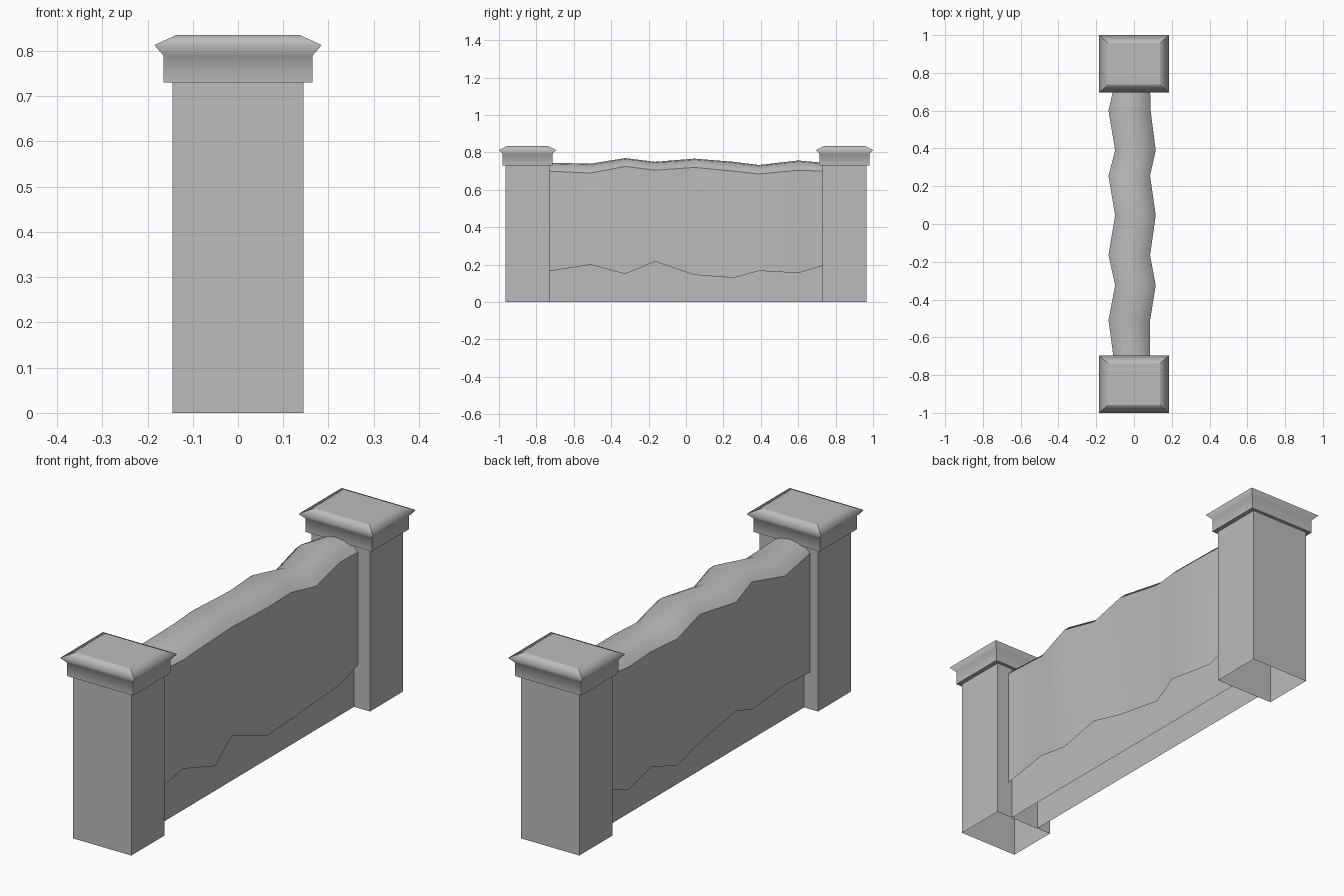
import bpy, bmesh

if "Cube" in bpy.data.objects:
    bpy.data.objects.remove(bpy.data.objects["Cube"], do_unlink=True)

stone = bpy.data.materials.new("stone_grey")
stone.use_nodes = True
GREY = (0.5, 0.5, 0.5, 1)
stone.diffuse_color = GREY
stone.node_tree.nodes["Principled BSDF"].inputs["Base Color"].default_value = GREY


def loft(name, rings, closed=True, cap_ends=(False, False), smooth=False, sharp_columns=(), sharp_rows=()):
    """Skin a list of equal-length point rings, with chosen edges kept sharp."""
    bm = bmesh.new()
    grid = [[bm.verts.new(p) for p in ring] for ring in rings]
    n = len(grid[0])
    for a, b in zip(grid, grid[1:]):
        for i in range(n if closed else n - 1):
            j = (i + 1) % n
            bm.faces.new((a[i], a[j], b[j], b[i]))
    if cap_ends[0]:
        bm.faces.new(grid[0][::-1])
    if cap_ends[1]:
        bm.faces.new(grid[-1])
    for f in bm.faces:
        f.smooth = smooth
    for a, b in zip(grid, grid[1:]):
        for i in sharp_columns:
            bm.edges.get((a[i], b[i])).smooth = False
    for r in sharp_rows:
        ring = grid[r]
        for i in range(n):
            bm.edges.get((ring[i], ring[(i + 1) % n])).smooth = False
    mesh = bpy.data.meshes.new(name)
    bm.to_mesh(mesh)
    bm.free()
    mesh.materials.append(stone)
    obj = bpy.data.objects.new(name, mesh)
    bpy.context.collection.objects.link(obj)
    return obj


def rect(hx, hy, z, cx=0, cy=0):
    return [(cx + sx * hx, cy + sy * hy, z) for sx, sy in ((-1, -1), (1, -1), (1, 1), (-1, 1))]


# Pillars, open underneath, with moulded caps: (half x, half y, height)
cap_profile = [(0.165, 0.1325, 0.73), (0.165, 0.1325, 0.79),
               (0.185, 0.1525, 0.813), (0.137, 0.11, 0.835)]
for side, cy in (("front", -0.8475), ("back", 0.8475)):
    loft(side + "_pillar", [rect(0.145, 0.1175, z, cy=cy) for z in (0, 0.735)])
    loft(side + "_pillar_cap", [rect(hx, hy, z, cy=cy) for hx, hy, z in cap_profile],
         cap_ends=(True, True), smooth=True, sharp_columns=range(4), sharp_rows=(0, 3))

# Inner wall, visible below the ragged outer coat
loft("wall_core", [rect(0.071, 0.732, z, cx=-0.005) for z in (0, 0.6)])

# Outer coat stations: y, right x, left x, ragged lower edge, shoulder, crest
stations = [(-0.732, -0.105, 0.085, 0.165, 0.70, 0.745),
            (-0.51, -0.135, 0.085, 0.20, 0.69, 0.74),
            (-0.325, -0.10, 0.115, 0.15, 0.725, 0.77),
            (-0.165, -0.135, 0.085, 0.217, 0.705, 0.75),
            (0.045, -0.10, 0.115, 0.145, 0.72, 0.767),
            (0.255, -0.135, 0.085, 0.13, 0.70, 0.75),
            (0.39, -0.10, 0.115, 0.167, 0.685, 0.733),
            (0.60, -0.135, 0.088, 0.155, 0.705, 0.757),
            (0.732, -0.105, 0.085, 0.195, 0.70, 0.745)]
arch = [(-1, 0), (-0.77, 0.5), (-0.42, 0.88), (0, 1), (0.42, 0.88), (0.77, 0.5), (1, 0)]
rings = []
for y, x0, x1, low, shoulder, crest in stations:
    mid, half = (x0 + x1) / 2, (x1 - x0) / 2
    top = [(mid + half * u, y, shoulder + (crest - shoulder) * v) for u, v in arch]
    rings.append([(x0, y, low)] + top + [(x1, y, low)])
coat = loft("wall_coat", rings, closed=False, smooth=True, sharp_columns=(1, 7))
# Face the coat outwards
if coat.data.polygons[0].normal.x > 0:
    coat.data.flip_normals()
